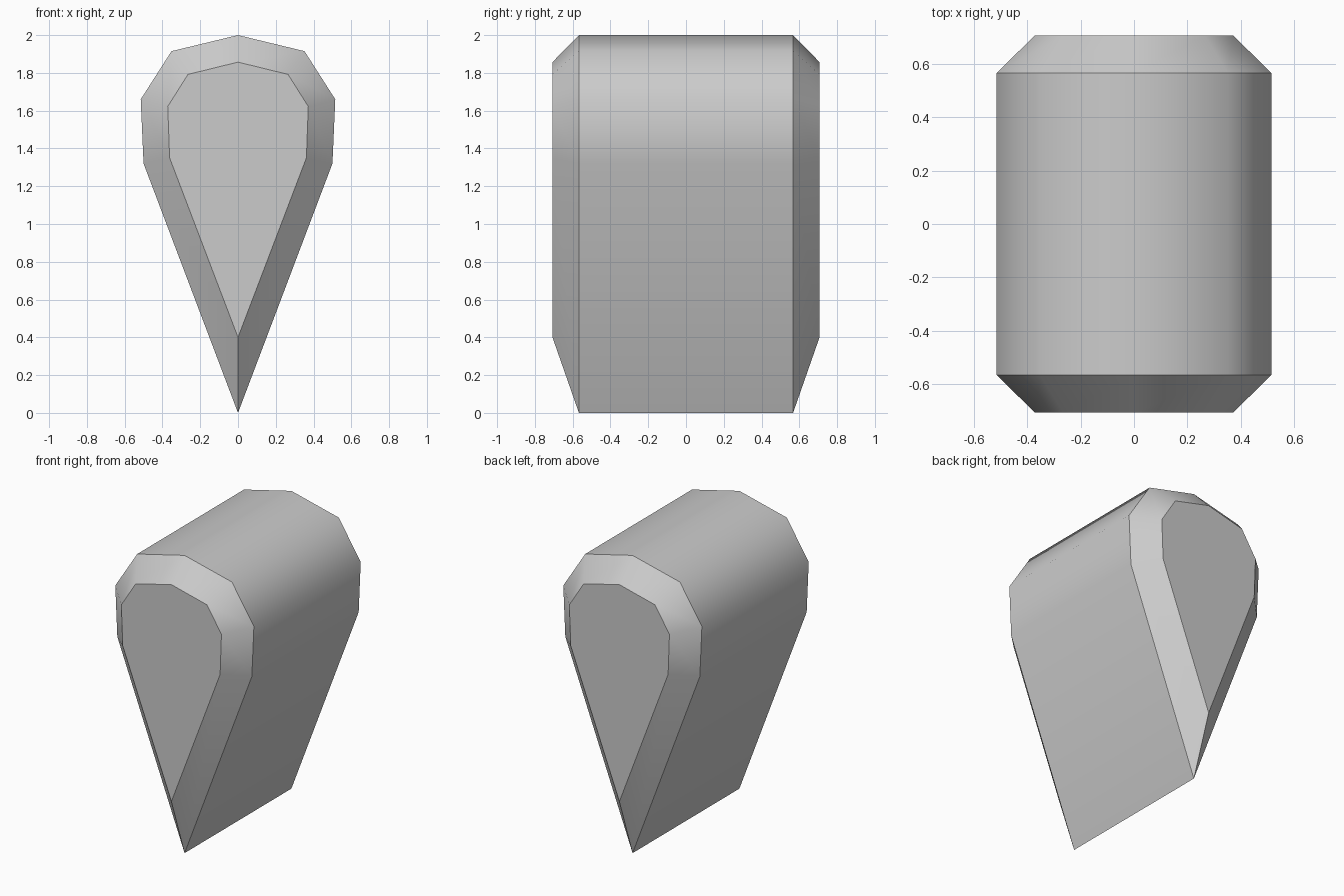
import bpy
import bmesh

cube = bpy.data.objects.get("Cube")
if cube:
    bpy.data.objects.remove(cube, do_unlink=True)

grey = bpy.data.materials.new("mid grey")
grey.use_nodes = True
colour = (0.6, 0.6, 0.6, 1.0)
grey.diffuse_color = colour
grey.node_tree.nodes["Principled BSDF"].inputs["Base Color"].default_value = colour

# Half profiles of the teardrop, from top to bottom tip
BODY = [(0, 2.0), (0.352, 1.915), (0.515, 1.66), (0.5, 1.32), (0, 0.0)]
CAP = [(0, 1.857), (0.265, 1.792), (0.372, 1.622), (0.362, 1.35), (0, 0.4)]
BODY_Y, CAP_Y = 0.567, 0.707


def ring(bm, half, y):
    """Mirror a half profile into a closed ring of vertices."""
    outline = half + [(-x, z) for x, z in half[-2:0:-1]]
    return [bm.verts.new((x, y, z)) for x, z in outline]


# Teardrop body with bevelled ends
bm = bmesh.new()
rings = [ring(bm, CAP, -CAP_Y), ring(bm, BODY, -BODY_Y),
         ring(bm, BODY, BODY_Y), ring(bm, CAP, CAP_Y)]
count = len(rings[0])
for a, b in zip(rings, rings[1:]):
    for i in range(count):
        j = (i + 1) % count
        bm.faces.new((a[i], a[j], b[j], b[i]))
bm.faces.new(rings[0])
bm.faces.new(rings[-1])
bmesh.ops.recalc_face_normals(bm, faces=bm.faces)

# Round the sides, keep the rims and the lower ridge crisp
for face in bm.faces:
    face.smooth = True
tip = len(BODY) - 1
ridge = {r[tip] for r in rings}
for edge in bm.edges:
    v, w = edge.verts
    on_rim = abs(v.co.y - w.co.y) < 0.001
    edge.smooth = not (on_rim or (v in ridge and w in ridge))

mesh = bpy.data.meshes.new("teardrop_body")
bm.to_mesh(mesh)
bm.free()
mesh.materials.append(grey)
body = bpy.data.objects.new("teardrop_body", mesh)
bpy.context.collection.objects.link(body)
